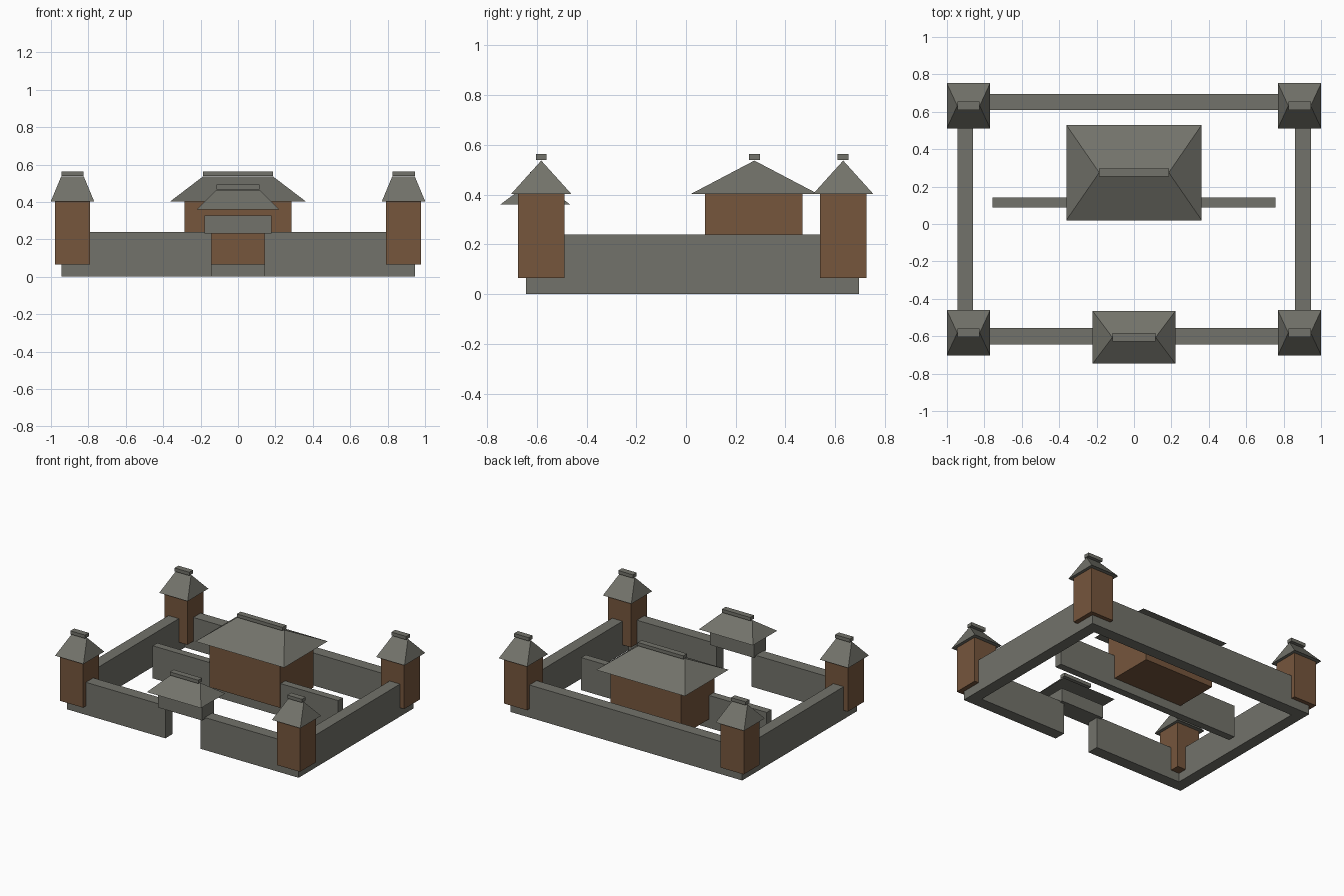
import bpy, bmesh

if "Cube" in bpy.data.objects:
    bpy.data.objects.remove(bpy.data.objects["Cube"])


def material(name, color):
    m = bpy.data.materials.new(name)
    m.diffuse_color = (*color, 1)
    m.use_nodes = True
    m.node_tree.nodes["Principled BSDF"].inputs["Base Color"].default_value = m.diffuse_color
    return m


GREY = material("stone grey", (0.170, 0.170, 0.145))
BROWN = material("timber brown", (0.180, 0.093, 0.046))


def finish(name, bm, mat):
    bmesh.ops.recalc_face_normals(bm, faces=bm.faces)
    me = bpy.data.meshes.new(name)
    bm.to_mesh(me)
    bm.free()
    me.materials.append(mat)
    ob = bpy.data.objects.new(name, me)
    bpy.context.collection.objects.link(ob)
    return ob


def box(name, x, y, z, mat):
    """Box from (min, max) ranges on each axis."""
    bm = bmesh.new()
    bmesh.ops.create_cube(bm, size=1)
    for v in bm.verts:
        v.co = [r[0] if c < 0 else r[1] for c, r in zip(v.co, (x, y, z))]
    return finish(name, bm, mat)


def hip_roof(name, cx, cy, hx, hy, ridge, z0, z1):
    """Hipped roof with its ridge along x, plus a ridge cap on top."""
    bm = bmesh.new()
    e = [bm.verts.new((cx + sx * hx, cy + sy * hy, z0))
         for sx, sy in ((-1, -1), (1, -1), (1, 1), (-1, 1))]
    a = bm.verts.new((cx - ridge, cy, z1))
    b = bm.verts.new((cx + ridge, cy, z1))
    for f in ((e[3], e[2], e[1], e[0]), (e[0], e[1], b, a), (e[1], e[2], b),
              (e[2], e[3], a, b), (e[3], e[0], a)):
        bm.faces.new(f)
    finish(name, bm, GREY)
    box(name + "_ridge_cap", (cx - ridge, cx + ridge), (cy - 0.022, cy + 0.022),
        (z1 + 0.002, z1 + 0.027), GREY)


# Outer walls, with an opening in the front
H = (0, 0.24)
box("back_wall", (-0.945, 0.945), (0.61, 0.695), H, GREY)
for side, s in (("left", -1), ("right", 1)):
    box(side + "_wall", sorted((s * 0.945, s * 0.86)), (-0.643, 0.695), H, GREY)
    box(side + "_front_wall", sorted((s * 0.945, s * 0.143)), (-0.643, -0.557), H, GREY)

# Inner courtyard wall
box("inner_wall", (-0.757, 0.757), (0.087, 0.141), H, GREY)

# Corner towers
for side, cx in (("left", -0.885), ("right", 0.885)):
    for end, cy in (("front", -0.582), ("back", 0.632)):
        name = f"{end}_{side}_tower"
        box(name, (cx - 0.094, cx + 0.094), (cy - 0.093, cy + 0.093), (0.065, 0.405), BROWN)
        hip_roof(name + "_roof", cx, cy, 0.116, 0.121, 0.06, 0.403, 0.537)

# Main hall
box("main_hall", (-0.287, 0.287), (0.077, 0.468), (0.065, 0.405), BROWN)
hip_roof("main_hall_roof", 0, 0.275, 0.362, 0.255, 0.186, 0.403, 0.537)

# Gate lintel and its roof
box("gate_lintel", (-0.179, 0.179), (-0.675, -0.535), (0.23, 0.328), GREY)
hip_roof("gate_roof", 0, -0.606, 0.221, 0.141, 0.116, 0.36, 0.465)
